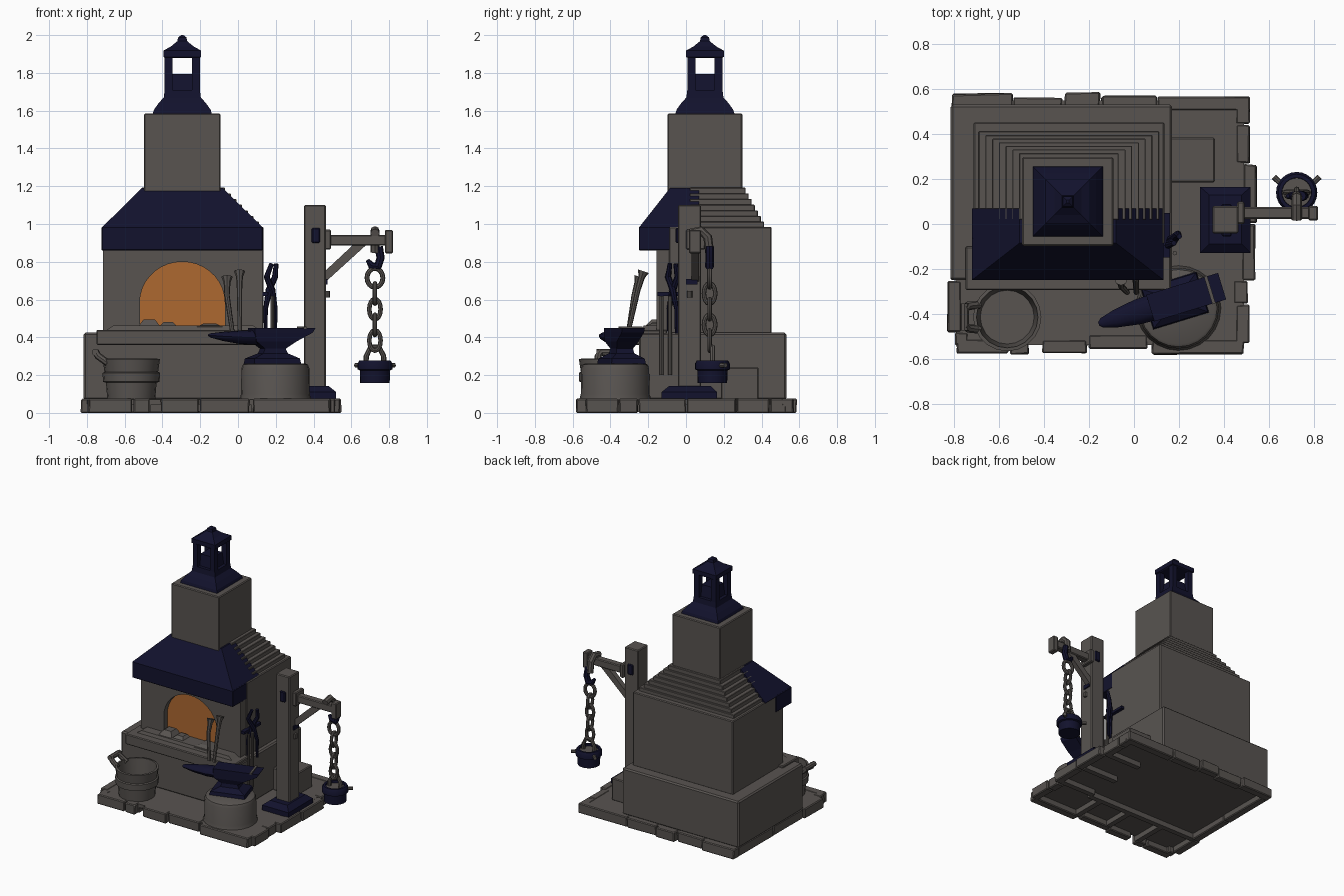
import bpy, bmesh, math, random
from mathutils import Vector, Matrix
random.seed(4)

def material(name, c):
    m = bpy.data.materials.new(name)
    m.diffuse_color = (*c, 1)
    return m
STONE = material("warm_grey", (0.098, 0.088, 0.081))
IRON = material("navy_iron", (0.006, 0.006, 0.026))
FIRE = material("fire_orange", (0.42, 0.14, 0.03))

def finish(name, bm, mat, smooth):
    bmesh.ops.recalc_face_normals(bm, faces=bm.faces)
    me = bpy.data.meshes.new(name)
    bm.to_mesh(me)
    bm.free()
    me.materials.append(mat)
    if smooth:
        me.polygons.foreach_set("use_smooth", [True] * len(me.polygons))
        me.set_sharp_from_angle(angle=math.radians(35))
    ob = bpy.data.objects.new(name, me)
    bpy.context.scene.collection.objects.link(ob)
    return ob

def loft(name, rings, mat, smooth=False, closed=False, bevel=0, jitter=0):
    """Skin a list of equal-length point rings and cap the ends."""
    bm = bmesh.new()
    vs = [[bm.verts.new(p) for p in r] for r in rings]
    n = len(vs[0])
    for a, b in list(zip(vs, vs[1:])) + ([(vs[-1], vs[0])] if closed else []):
        for i in range(n):
            bm.faces.new((a[i], a[(i + 1) % n], b[(i + 1) % n], b[i]))
    if not closed:
        bm.faces.new(vs[0][::-1])
        bm.faces.new(vs[-1])
    for v in bm.verts:
        if jitter:
            v.co.x += random.uniform(-jitter, jitter)
            v.co.y += random.uniform(-jitter, jitter)
    if bevel:
        bmesh.ops.bevel(bm, geom=bm.edges[:], offset=bevel, segments=1, affect='EDGES')
    return finish(name, bm, mat, smooth)

def rect(x0, x1, y0, y1, z):
    return [(x0, y0, z), (x1, y0, z), (x1, y1, z), (x0, y1, z)]

def square(cx, cy, h, z):
    return rect(cx - h, cx + h, cy - h, cy + h, z)

def box(name, x0, x1, y0, y1, z0, z1, mat=STONE, bevel=0.006, jitter=0):
    return loft(name, [rect(x0, x1, y0, y1, z0), rect(x0, x1, y0, y1, z1)], mat, bevel=bevel, jitter=jitter)

def lathe(name, cx, cy, profile, mat=STONE, n=24):
    rings = [[(cx + r * math.cos(2 * math.pi * i / n), cy + r * math.sin(2 * math.pi * i / n), z)
              for i in range(n)] for r, z in profile]
    return loft(name, rings, mat, True)

def prism(name, poly, y0, y1, mat=STONE):
    return loft(name, [[(x, y, z) for x, z in poly] for y in (y0, y1)], mat)

def tube(name, path, r, mat=STONE, ref=(0, 1, 0), closed=False, n=8):
    pts, rings, ref, k = [Vector(p) for p in path], [], Vector(ref), len(path)
    for i, p in enumerate(pts):
        a = pts[(i - 1) % k] if closed else pts[max(i - 1, 0)]
        b = pts[(i + 1) % k] if closed else pts[min(i + 1, k - 1)]
        t = (b - a).normalized()
        u = ref.cross(t).normalized()
        v = t.cross(u)
        rad = r[i] if isinstance(r, (list, tuple)) else r
        rings.append([p + rad * (math.cos(q) * u + math.sin(q) * v)
                      for q in (2 * math.pi * j / n for j in range(n))])
    return loft(name, rings, mat, True, closed)

# paved base: thin slab, uneven edge stones and ribs beneath
box("base_slab", -0.79, 0.49, -0.54, 0.55, 0.045, 0.072, bevel=0)
W = 0.06
for i, (a, b, e) in enumerate([(-0.79, -0.56, -0.575), (-0.555, -0.47, -0.58), (-0.41, -0.21, -0.575),
                               (-0.2, 0.06, -0.555), (0.08, 0.49, -0.58)]):
    box(f"front_stone_{i}", a, b, e, e + W, 0, 0.075, jitter=0.004)
for i, (a, b, e) in enumerate([(-0.81, -0.54, 0.58), (-0.535, -0.32, 0.565), (-0.31, -0.15, 0.585),
                               (-0.145, 0.1, 0.57), (0.105, 0.515, 0.565)]):
    box(f"back_stone_{i}", a, b, e - W, e, 0, 0.075, jitter=0.004)
for i, (a, b, e) in enumerate([(-0.54, -0.485, -0.8), (-0.48, -0.255, -0.832), (-0.25, 0.1, -0.815), (0.105, 0.53, -0.815)]):
    box(f"left_stone_{i}", e, e + W, a, b, 0, 0.075, jitter=0.003)
for i, (a, b, e) in enumerate([(-0.53, -0.36, 0.515), (-0.355, -0.255, 0.505), (-0.25, 0.0, 0.54),
                               (0.005, 0.265, 0.547), (0.27, 0.44, 0.515), (0.445, 0.53, 0.515)]):
    box(f"right_stone_{i}", e - W, e, a, b, 0, 0.075, jitter=0.003)
for i, x in enumerate((-0.5, -0.2, 0.07)):
    box(f"front_rib_{i}", x, x + 0.04, -0.54, -0.27, 0.005, 0.05, bevel=0)
for i, y in enumerate((-0.25, 0.0, 0.26)):
    box(f"right_rib_{i}", 0.19, 0.48, y, y + 0.04, 0.005, 0.05, bevel=0)
box("long_rib", -0.78, 0.2, -0.28, -0.24, 0.005, 0.05, bevel=0)

# furnace foundation, hearth ledge and side step
box("foundation", -0.817, 0.17, -0.25, 0.532, 0.07, 0.425, bevel=0.01)
box("hearth_ledge", -0.75, 0.165, -0.295, -0.1, 0.36, 0.44)
box("side_step", 0.16, 0.36, 0.185, 0.385, 0.07, 0.24)
loft("hearth_sill", [rect(-0.7, 0.12, -0.235, -0.1, 0.435), rect(-0.66, 0.08, -0.225, -0.1, 0.462)], STONE)

# furnace body with arched mouth
CX, CY = -0.29, 0.1
ARCH = [(-0.295 + 0.225 * math.cos(t), 0.585 + 0.215 * math.sin(t))
        for t in (math.pi * i / 18 for i in range(19))]
box("furnace_body", -0.715, 0.135, -0.09, 0.453, 0.42, 0.985)
prism("arched_front_wall", [(-0.715, 0.43), (-0.715, 0.98), (0.13, 0.98), (0.13, 0.43), (-0.07, 0.43)]
      + ARCH + [(-0.52, 0.43)], -0.155, -0.088)
prism("fire_glow", [(-0.07, 0.45)] + ARCH + [(-0.52, 0.45)], -0.112, -0.085, FIRE)
for i, (x, w, h) in enumerate([(-0.47, 0.06, 0.035), (-0.37, 0.05, 0.02), (-0.15, 0.07, 0.012)]):
    loft(f"coal_{i}", [square(x, -0.16, w, 0.455), square(x, -0.15, w * 0.5, 0.46 + h)], STONE)

# stepped shoulders and chimney
for i in range(7):
    box(f"shoulder_step_{i}", -0.692 + 0.03 * i, 0.112 - 0.03 * i, 0.02, 0.412 - 0.016 * i,
        0.975 + 0.03 * i, 1.012 + 0.03 * i, bevel=0.003)
box("chimney", -0.498, -0.092, -0.098, 0.298, 1.1, 1.585)

# iron hood
box("hood_band", -0.722, 0.132, -0.25, -0.06, 0.86, 0.985, IRON, 0.004)
loft("hood_slope", [rect(-0.722, 0.132, -0.25, 0.07, 0.98), rect(-0.51, -0.08, -0.085, 0.07, 1.19)], IRON)

# chimney cap: flared skirt, lantern posts and peaked roof
TX = -0.295
loft("cap_skirt", [square(TX, CY, h, z) for h, z in
     [(0.158, 1.578), (0.15, 1.605), (0.125, 1.64), (0.098, 1.67), (0.093, 1.71)]], IRON)
loft("cap_core", [square(TX, CY, 0.07, 1.7), square(TX, CY, 0.055, 1.795)], IRON)
for sx in (-1, 1):
    for sy in (-1, 1):
        x, y = TX + sx * 0.072, CY + sy * 0.072
        loft("cap_post", [square(x, y, 0.021, 1.69), square(x, y, 0.021, 1.89)], IRON)
loft("cap_roof", [square(TX, CY, h, z) for h, z in
     [(0.092, 1.88), (0.1, 1.885), (0.1, 1.918), (0.06, 1.94), (0.026, 1.968), (0.022, 1.988), (0.006, 2.0)]], IRON)

# wooden bucket with loop handle
BX, BY = -0.565, -0.415
lathe("bucket", BX, BY, [(0.127, 0.073), (0.134, 0.16), (0.15, 0.165), (0.152, 0.212), (0.142, 0.217), (0.152, 0.285),
                         (0.137, 0.287), (0.12, 0.11)], n=20)
for s in (-1, 1):
    tube("bucket_handle_arm", [(-0.69, BY + s * 0.055, 0.265), (-0.74, BY + s * 0.05, 0.3), (-0.755, BY + s * 0.035, 0.325)], 0.019)
tube("bucket_handle_grip", [(-0.755, BY - 0.06, 0.32), (-0.755, BY + 0.06, 0.32)], 0.019, ref=(1, 0, 0))

# stump and anvil
lathe("stump", 0.198, -0.375, [(0.19, 0.07), (0.182, 0.1), (0.18, 0.235), (0.172, 0.255), (0.16, 0.262)])
def sect(a, b, w, z):
    return rect(a, b, -w, w, z)
anvil = [
    loft("anvil_body", [sect(-0.135, 0.125, 0.095, 0.26), sect(-0.13, 0.12, 0.09, 0.288), sect(-0.07, 0.065, 0.05, 0.315),
                        sect(-0.06, 0.055, 0.045, 0.34), sect(-0.11, 0.11, 0.06, 0.378), sect(-0.12, 0.2, 0.062, 0.425),
                        sect(-0.12, 0.215, 0.062, 0.45)], IRON),
    loft("anvil_horn", [[(x, w * math.cos(q), zc + h * math.sin(q)) for q in (2 * math.pi * i / 12 for i in range(12))]
                        for x, w, h, zc in [(-0.08, 0.06, 0.04, 0.4), (-0.18, 0.056, 0.036, 0.4),
                                            (-0.28, 0.04, 0.024, 0.405), (-0.345, 0.022, 0.012, 0.41), (-0.36, 0.008, 0.005, 0.411)]],
         IRON, True),
    box("hardy_tool", 0.15, 0.165, -0.065, 0.065, 0.445, 0.458, STONE, 0)]
for ob in anvil:
    ob.matrix_world = Matrix.Translation((0.187, -0.34, 0)) @ Matrix.Rotation(math.radians(17), 4, 'Z')

# tools leaning on the hearth ledge
for i, (x0, x1, y, z) in enumerate([(-0.03, -0.058, -0.245, 0.72), (0.01, 0.008, -0.225, 0.75)]):
    tube(f"leaning_tool_{i}", [(x0, -0.305, 0.43), (x1, y - 0.03, z - 0.1), (x1, y - 0.01, z - 0.03), (x1, y, z)],
         [0.012, 0.014, 0.018, 0.03])

# tools hung on the furnace side
box("tool_rail", 0.13, 0.16, -0.15, 0.05, 0.62, 0.64, IRON, 0)
for s in (-1, 1):
    tube("tongs_arm", [(0.172 + s * 0.025, -0.07 + s * 0.02, 0.42), (0.172 + s * 0.026, -0.07 + s * 0.02, 0.55),
                       (0.172 + s * 0.008, -0.07, 0.65), (0.174 - s * 0.022, -0.07 - s * 0.025, 0.72),
                       (0.19 - s * 0.012, -0.07 - s * 0.015, 0.79)], [0.009, 0.012, 0.018, 0.016, 0.012], IRON)
for i, y in enumerate((-0.13, -0.085)):
    tube(f"hung_poker_{i}", [(0.182, y, 0.2), (0.182, y, 0.62)], 0.01)

# crane: foot, post, beam and brace
loft("crane_foot", [rect(0.295, 0.52, -0.13, 0.165, 0.07), rect(0.295, 0.52, -0.13, 0.165, 0.11),
                    rect(0.335, 0.48, -0.09, 0.13, 0.142)], IRON)
box("crane_post", 0.35, 0.465, -0.042, 0.08, 0.08, 1.1)
box("beam_collar", 0.46, 0.492, 0.0, 0.1, 0.865, 0.97)
box("crane_beam", 0.48, 0.79, 0.022, 0.076, 0.885, 0.942)
box("beam_end", 0.777, 0.82, 0.016, 0.08, 0.845, 0.968)
prism("crane_brace", [(0.46, 0.69), (0.46, 0.75), (0.61, 0.89), (0.68, 0.89)], 0.028, 0.068)
box("post_bracket", 0.39, 0.435, -0.055, 0.09, 0.9, 0.98, IRON)
box("post_side_plate", 0.46, 0.475, 0.0, 0.06, 0.68, 0.71, IRON, 0)
lathe("post_peg", 0.472, 0.02, [(0.014, 0.61), (0.014, 0.645)], n=8)

# hook and chain
HX, HY = 0.725, 0.125
tube("chain_strap", [(HX, 0.02, 0.95), (HX, 0.08, 0.965), (HX, 0.115, 0.93), (HX, HY, 0.85)], 0.024, ref=(1, 0, 0))
tube("hook", [(HX + 0.02, HY, 0.88), (HX + 0.03, HY, 0.82), (HX + 0.015, HY, 0.775), (HX - 0.02, HY, 0.78),
              (HX - 0.04, HY, 0.81)], [0.022, 0.022, 0.024, 0.02, 0.01], IRON)
def link(name, z, a, b, sideways, r=0.013):
    ring = [(a * math.cos(t), b * math.sin(t)) for t in (2 * math.pi * i / 16 for i in range(16))]
    path = [(HX, HY + p, z + q) if sideways else (HX + p, HY, z + q) for p, q in ring]
    tube(name, path, r, ref=(1, 0, 0) if sideways else (0, 1, 0), closed=True)
link("chain_ring", 0.715, 0.042, 0.05, False)
for i in range(4):
    link(f"chain_link_{i}", 0.632 - 0.083 * i, 0.03, 0.054, i % 2 == 0, 0.012)

# hanging crucible
KY = 0.14
lathe("crucible", HX, KY, [(0.078, 0.158), (0.08, 0.225), (0.092, 0.23), (0.092, 0.262), (0.082, 0.278),
                           (0.066, 0.278), (0.062, 0.23)], IRON)
lathe("crucible_fill", HX, KY, [(0.066, 0.22), (0.066, 0.262)])
tube("crucible_bail", [(HX - 0.048, KY, 0.24), (HX - 0.046, KY, 0.3), (HX - 0.022, KY, 0.35), (HX + 0.022, KY, 0.35),
                       (HX + 0.046, KY, 0.3), (HX + 0.048, KY, 0.24)], 0.014)
for s in (-1, 1):
    tube("crucible_ear", [(HX + s * 0.07, KY + 0.04, 0.252), (HX + s * 0.102, KY + 0.07, 0.252)], 0.013, ref=(0, 0, 1))
